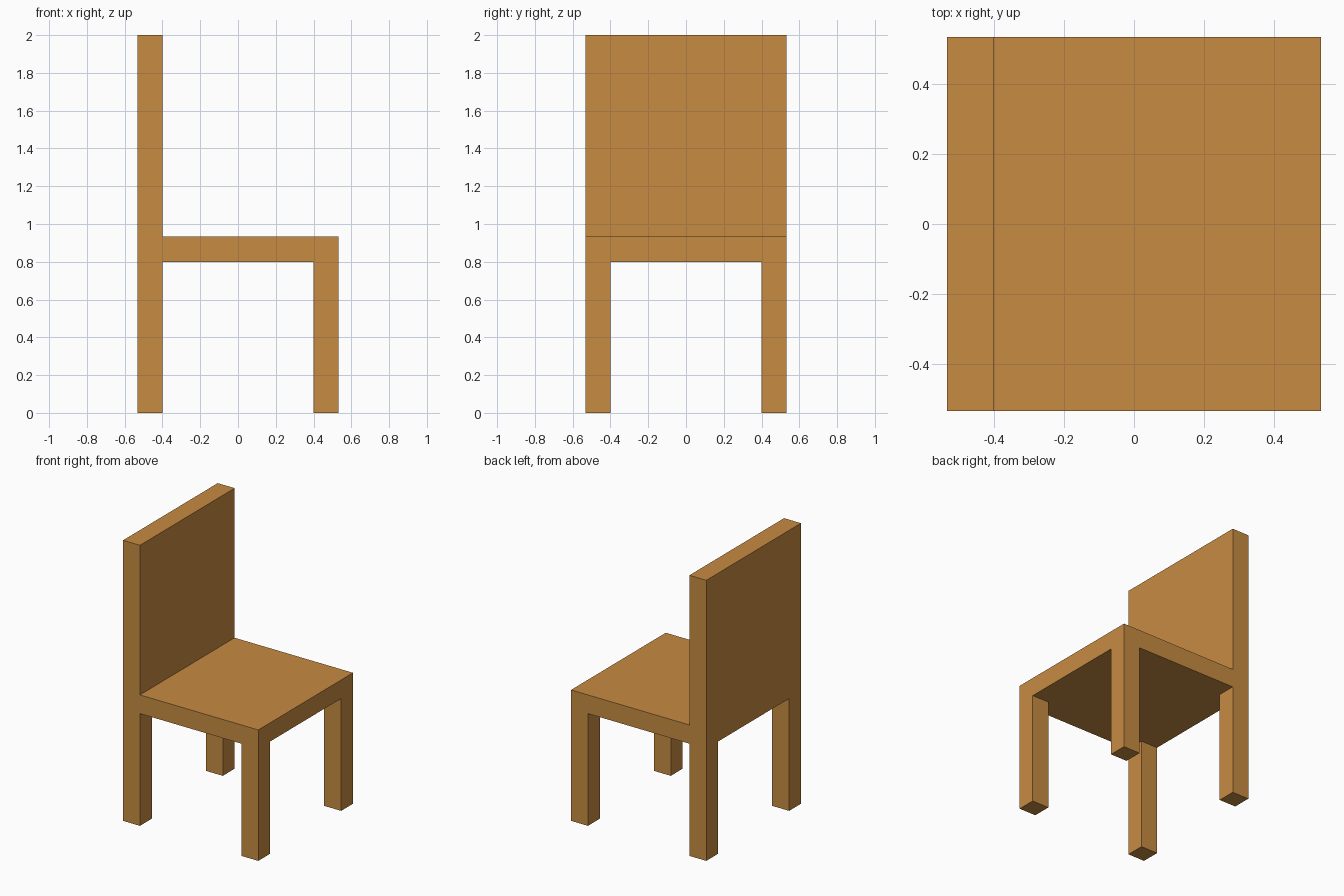
import bpy, bmesh
from mathutils import Vector

if "Cube" in bpy.data.objects:
    bpy.data.objects.remove(bpy.data.objects["Cube"])

T = 2 / 15                      # board and leg thickness
HALF = 4 * T                    # half width of the seat
INNER = 3 * T                   # inner side of legs and backrest
LEG_H = 6 * T
SEAT_TOP = 7 * T
HEIGHT = 2.0

bm = bmesh.new()

# seat slab
bmesh.ops.create_cube(bm, size=1)
for v in bm.verts:
    v.co = Vector((v.co.x * 2 * HALF, v.co.y * 2 * HALF,
                   SEAT_TOP if v.co.z > 0 else LEG_H))

# loop cuts marking out the legs and the backrest
for axis in (Vector((1, 0, 0)), Vector((0, 1, 0))):
    for s in (-1, 1):
        bmesh.ops.bisect_plane(bm, geom=bm.verts[:] + bm.edges[:] + bm.faces[:],
                               plane_co=axis * s * INNER, plane_no=axis)
bm.normal_update()


def pull(faces, z):
    """Extrude separate faces vertically to height z."""
    for f in bmesh.ops.extrude_discrete_faces(bm, faces=faces)["faces"]:
        for v in f.verts:
            v.co.z = z


# four legs pulled down from the corner squares
pull([f for f in bm.faces if f.normal.z < -0.9
      and min(abs(c) for c in f.calc_center_median()[:2]) > INNER], 0)

# backrest pulled up from the rear strip
strip = [f for f in bm.faces if f.normal.z > 0.9
         and f.calc_center_median().x < -INNER]
pull(bmesh.ops.dissolve_faces(bm, faces=strip)["region"], HEIGHT)

# merge flush faces into clean flat sides
bmesh.ops.remove_doubles(bm, verts=bm.verts[:], dist=1e-5)
bmesh.ops.dissolve_limit(bm, angle_limit=0.01, verts=bm.verts[:], edges=bm.edges[:])
bmesh.ops.recalc_face_normals(bm, faces=bm.faces[:])

mesh = bpy.data.meshes.new("chair")
bm.to_mesh(mesh)
bm.free()

wood = bpy.data.materials.new("wood")
wood.diffuse_color = (0.57, 0.26, 0.055, 1)
wood.use_nodes = True
wood.node_tree.nodes["Principled BSDF"].inputs["Base Color"].default_value = wood.diffuse_color
mesh.materials.append(wood)
bpy.context.collection.objects.link(bpy.data.objects.new("chair", mesh))
